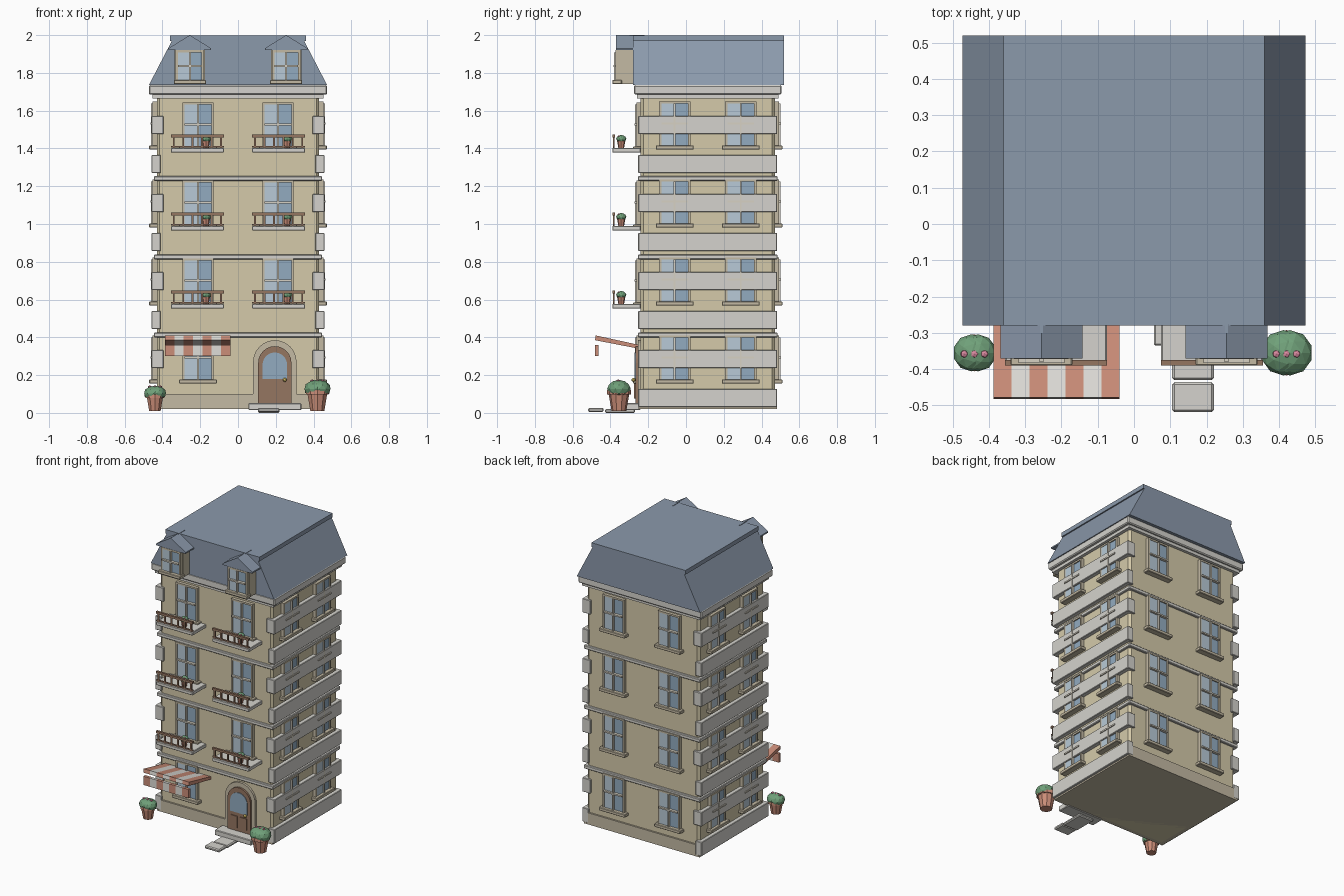
import bpy, bmesh, math
from mathutils import Matrix, Vector

if "Cube" in bpy.data.objects:
    bpy.data.objects.remove(bpy.data.objects["Cube"])

COL = dict(wall=(.66, .59, .40), trim=(.55, .49, .37), stone=(.66, .65, .61), roof=(.26, .32, .41),
           glass=(.29, .41, .53), shine=(.48, .59, .68), bar=(.68, .64, .55), wood=(.30, .18, .12),
           red=(.60, .27, .19), white=(.74, .73, .69), green=(.16, .35, .19), pink=(.70, .25, .35),
           brass=(.75, .58, .15))
MATS = {}
for n, c in COL.items():
    m = bpy.data.materials.new(n)
    m.diffuse_color = (*c, 1)
    m.use_nodes = True
    m.node_tree.nodes["Principled BSDF"].inputs["Base Color"].default_value = m.diffuse_color
    MATS[n] = m


class Part:
    """Collects primitives of several colours into one mesh."""
    def __init__(self):
        self.bm, self.used = bmesh.new(), []

    def paint(self, faces, mat):
        if mat not in self.used:
            self.used.append(mat)
        for f in faces:
            f.material_index = self.used.index(mat)

    def box(self, x0, x1, y0, y1, z0, z1, mat, bevel=0):
        mtx = Matrix.Translation(((x0+x1)/2, (y0+y1)/2, (z0+z1)/2)) @ Matrix.Diagonal((x1-x0, y1-y0, z1-z0, 1))
        vs = bmesh.ops.create_cube(self.bm, size=1, matrix=mtx)['verts']
        faces = {f for v in vs for f in v.link_faces}
        self.paint(faces, mat)
        if bevel:
            edges = list({e for v in vs for e in v.link_edges})
            r = bmesh.ops.bevel(self.bm, geom=edges, offset=bevel, segments=1, affect='EDGES')
            self.paint(r['faces'], mat)

    def prism(self, pts, a, b, mat, axis='y'):
        to3 = (lambda p, t: (p[0], t, p[1])) if axis == 'y' else (lambda p, t: (t, p[0], p[1]))
        lo = [self.bm.verts.new(to3(p, a)) for p in pts]
        hi = [self.bm.verts.new(to3(p, b)) for p in pts]
        n = len(pts)
        faces = [self.bm.faces.new(lo), self.bm.faces.new(hi[::-1])]
        faces += [self.bm.faces.new((lo[i], hi[i], hi[(i+1) % n], lo[(i+1) % n])) for i in range(n)]
        self.paint(faces, mat)

    def cone(self, x, y, z0, z1, r0, r1, mat, seg=10):
        vs = bmesh.ops.create_cone(self.bm, cap_ends=True, segments=seg, radius1=r0, radius2=r1, depth=z1-z0,
                                   matrix=Matrix.Translation((x, y, (z0+z1)/2)))['verts']
        self.paint({f for v in vs for f in v.link_faces}, mat)

    def ball(self, x, y, z, r, mat, sub=2, squash=1):
        mtx = Matrix.Translation((x, y, z)) @ Matrix.Diagonal((1, 1, squash, 1))
        vs = bmesh.ops.create_icosphere(self.bm, subdivisions=sub, radius=r, matrix=mtx)['verts']
        self.paint({f for v in vs for f in v.link_faces}, mat)

    def done(self, name):
        bmesh.ops.recalc_face_normals(self.bm, faces=self.bm.faces[:])
        me = bpy.data.meshes.new(name)
        self.bm.to_mesh(me)
        self.bm.free()
        for m in self.used:
            me.materials.append(MATS[m])
        return place(name, me)


def place(name, me, loc=(0, 0, 0), rot=0):
    ob = bpy.data.objects.new(name, me)
    ob.location, ob.rotation_euler.z = loc, rot
    bpy.context.collection.objects.link(ob)
    return ob


X, Y0, Y1, YC, STEP = .43, -.24, .47, .115, .413
FLOORS = [.155 + STEP*i for i in range(4)]

# walls, plinth, string courses, cornice
p = Part()
p.box(-X, X, Y0, Y1, .02, 1.70, 'wall', .015)
p.done('walls')
p = Part()
p.box(-.442, .442, Y0-.012, Y1+.012, .02, .10, 'trim')
p.done('plinth')
p = Part()
for z in (.40, .813, 1.228):
    p.box(-.445, .445, Y0-.015, Y1+.015, z, z+.025, 'stone', .004)
p.done('string_courses')
p = Part()
p.box(-.452, .452, Y0-.02, Y1+.02, 1.665, 1.69, 'stone')
p.box(-.472, .472, Y0-.035, Y1+.035, 1.685, 1.735, 'stone', .006)
p.done('cornice')

# corner stones run along the whole side, alternating in width
p = Part()
for i in range(8):
    z = .03 + i*STEP/2
    inner = .395 if i % 2 else .41
    for s in (-1, 1):
        a, b = sorted((s*inner, s*.457))
        p.box(a, b, -.253, .483, z, z+.097, 'stone', .003)
p.done('corner_stones')

# mansard roof with flat cap
p = Part()
p.prism([(-.472, 1.735), (.472, 1.735), (.35, 1.97), (-.35, 1.97)], -.28, .52, 'roof')
p.box(-.36, .36, -.28, .52, 1.968, 1.997, 'roof')
p.done('mansard_roof')


def window(name, w, h, sill_w):
    """Window facing -y, wall at y = 0, sill bottom at z = 0."""
    p = Part()
    k, t = w/2, .012
    for a, b in ((-k, -k+t), (k-t, k)):
        p.box(a, b, -.022, .01, .02, h, 'trim')
    p.box(-k, k, -.022, .01, h-t, h, 'trim')
    p.box(-k+t, k-t, -.014, .005, .02, h-t, 'glass')
    p.box(-k+t, -.002, -.019, 0, .022, h-t, 'shine')
    p.box(-.005, .005, -.03, 0, .02, h-t, 'bar')
    p.box(-k+t, k-t, -.033, 0, h*.54-.005, h*.54+.005, 'bar')
    p.box(-sill_w/2, sill_w/2, -.04, .01, 0, .022, 'trim', .003)
    return p.done(name)


# windows on all four sides
win = window('front_window_ground', .165, .255, .20)
win.location = (-.212, Y0, FLOORS[0])
for i, z in enumerate(FLOORS):
    for s in (-1, 1):
        if i:
            place('front_window', win.data, (s*.212, Y0, z-.005))
        place('back_window', win.data, (s*.212, Y1, z), math.pi)
        place('right_window', win.data, (X, YC+s*.175, z), math.pi/2)
        place('left_window', win.data, (-X, YC+s*.175, z), -math.pi/2)

# balconies with railing and a small flower pot
p = Part()
p.box(-.14, .14, -.15, 0, 0, .024, 'stone', .003)
p.box(-.14, .14, -.15, -.135, .08, .095, 'wood')
p.box(-.14, .14, -.147, -.138, .028, .036, 'wood')
for i in range(6):
    x = -.125 + .05*i
    p.box(x-.005, x+.005, -.147, -.138, .02, .085, 'wood')
p.cone(.045, -.103, .024, .062, .015, .022, 'red', 8)
p.ball(.045, -.103, .073, .027, 'green', 2, .75)
for dx in (-.012, .012):
    p.ball(.045+dx, -.115, .086, .006, 'pink', 1)
balcony = p.done('balcony').data
bpy.data.objects['balcony'].location = (-.215, Y0, .552)
for i in range(3):
    for s in (-1, 1):
        if i or s > 0:
            place('balcony', balcony, (s*.215, Y0, .552+STEP*i))

# dormers
dwin = window('dormer_window_left', .15, .18, .17)
dwin.location = (-.255, -.35, 1.74)
place('dormer_window_right', dwin.data, (.255, -.35, 1.74))
p = Part()
for c in (-.255, .255):
    p.box(c-.08, c+.08, -.352, -.26, 1.74, 1.93, 'trim')
    p.prism([(c-.113, 1.92), (c+.113, 1.92), (c+.113, 1.93), (c, 2.0), (c-.113, 1.93)], -.37, -.275, 'roof')
    p.box(c-.004, c+.004, -.30, -.22, 1.98, 2.0, 'roof')
p.done('dormers')


def arch(c, k, z0, spring):
    """Round-headed outline in x, z."""
    a = [math.pi*i/12 for i in range(13)]
    return [(c-k, z0), (c+k, z0)] + [(c+k*math.cos(t), spring+k*math.sin(t)) for t in a]


# arched door
D = .195
p = Part()
p.prism(arch(D, .115, .05, .27), Y0-.015, Y0+.01, 'trim')
p.prism(arch(D, .088, .05, .265), Y0-.028, Y0, 'wood')
p.prism(arch(D, .065, .18, .255), Y0-.032, Y0, 'glass')
for s in (-1, 1):
    p.box(D+s*.036-.025, D+s*.036+.025, Y0-.034, Y0, .075, .155, 'wood')
p.ball(.248, Y0-.038, .175, .011, 'brass', 2)
p.done('front_door')

# doorstep and path stones
p = Part()
p.box(.055, .335, -.335, Y0, .015, .052, 'stone', .004)
p.done('doorstep')
p = Part()
p.box(.105, .22, -.43, -.27, 0, .02, 'stone', .006)
p.box(.105, .22, -.518, -.436, .005, .026, 'stone', .006)
p.done('path_stones')

# striped awning
p = Part()
w = .347/7
for i in range(7):
    x, c = -.387 + i*w, 'white' if i % 2 else 'red'
    p.prism([(-.24, .338), (-.24, .358), (-.478, .41), (-.482, .385)], x, x+w, c, 'x')
    p.box(x, x+w, -.482, -.462, .30, .36, c)
p.done('awning')

# potted bushes beside the entrance
for name, x, k in (('left_pot', -.44, .88), ('right_pot', .42, 1.08)):
    p = Part()
    p.cone(x, -.355, .01, .10*k, .036*k, .052*k, 'red')
    p.cone(x, -.355, .09*k, .112*k, .058*k, .058*k, 'red')
    p.ball(x-.008, -.355, .118*k, .058*k, 'green', 2, .75)
    p.ball(x+.010, -.355, .118*k, .058*k, 'green', 2, .75)
    for dx in (-.028, 0, .028):
        p.ball(x+dx, -.358, .158*k, .011, 'pink', 1, .6)
    p.done(name)
